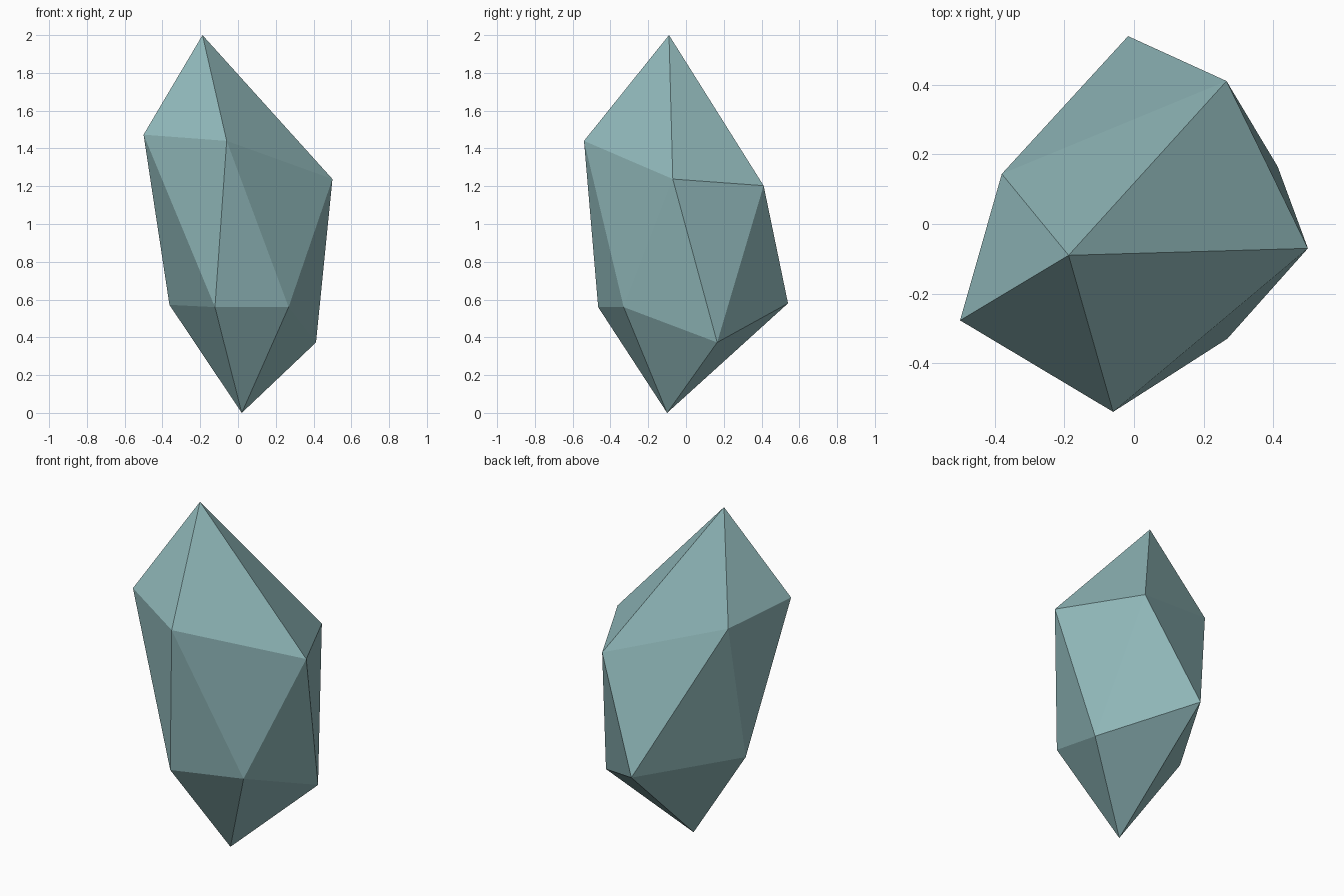
import bpy, bmesh

if "Cube" in bpy.data.objects:
    bpy.data.objects.remove(bpy.data.objects["Cube"])

# Tips and the two interleaved five-point rings of the crystal
TOP = (-0.188, -0.09, 2.0)
BOTTOM = (0.02, -0.10, 0.0)
UPPER = [(-0.50, -0.277, 1.473), (-0.06, -0.54, 1.44), (0.50, -0.07, 1.238),
         (0.266, 0.411, 1.203), (-0.38, 0.144, 1.415)]
LOWER = [(-0.122, -0.465, 0.56), (0.268, -0.33, 0.56), (0.413, 0.165, 0.373),
         (-0.017, 0.54, 0.58), (-0.363, -0.045, 0.572)]

# Twenty-sided crystal: top cap, zigzag belt, bottom cap
bm = bmesh.new()
top, bottom = bm.verts.new(TOP), bm.verts.new(BOTTOM)
upper = [bm.verts.new(p) for p in UPPER]
lower = [bm.verts.new(p) for p in LOWER]
for i in range(5):
    j = (i + 1) % 5
    bm.faces.new((top, upper[i], upper[j]))
    bm.faces.new((upper[i], lower[i], upper[j]))
    bm.faces.new((upper[j], lower[i], lower[j]))
    bm.faces.new((bottom, lower[j], lower[i]))
bmesh.ops.recalc_face_normals(bm, faces=bm.faces)

mesh = bpy.data.meshes.new("crystal")
bm.to_mesh(mesh)
bm.free()
crystal = bpy.data.objects.new("crystal", mesh)
bpy.context.collection.objects.link(crystal)

# Pale teal stone
stone = bpy.data.materials.new("teal_stone")
stone.diffuse_color = (0.28, 0.48, 0.49, 1.0)
stone.use_nodes = True
stone.node_tree.nodes["Principled BSDF"].inputs["Base Color"].default_value = stone.diffuse_color
mesh.materials.append(stone)
